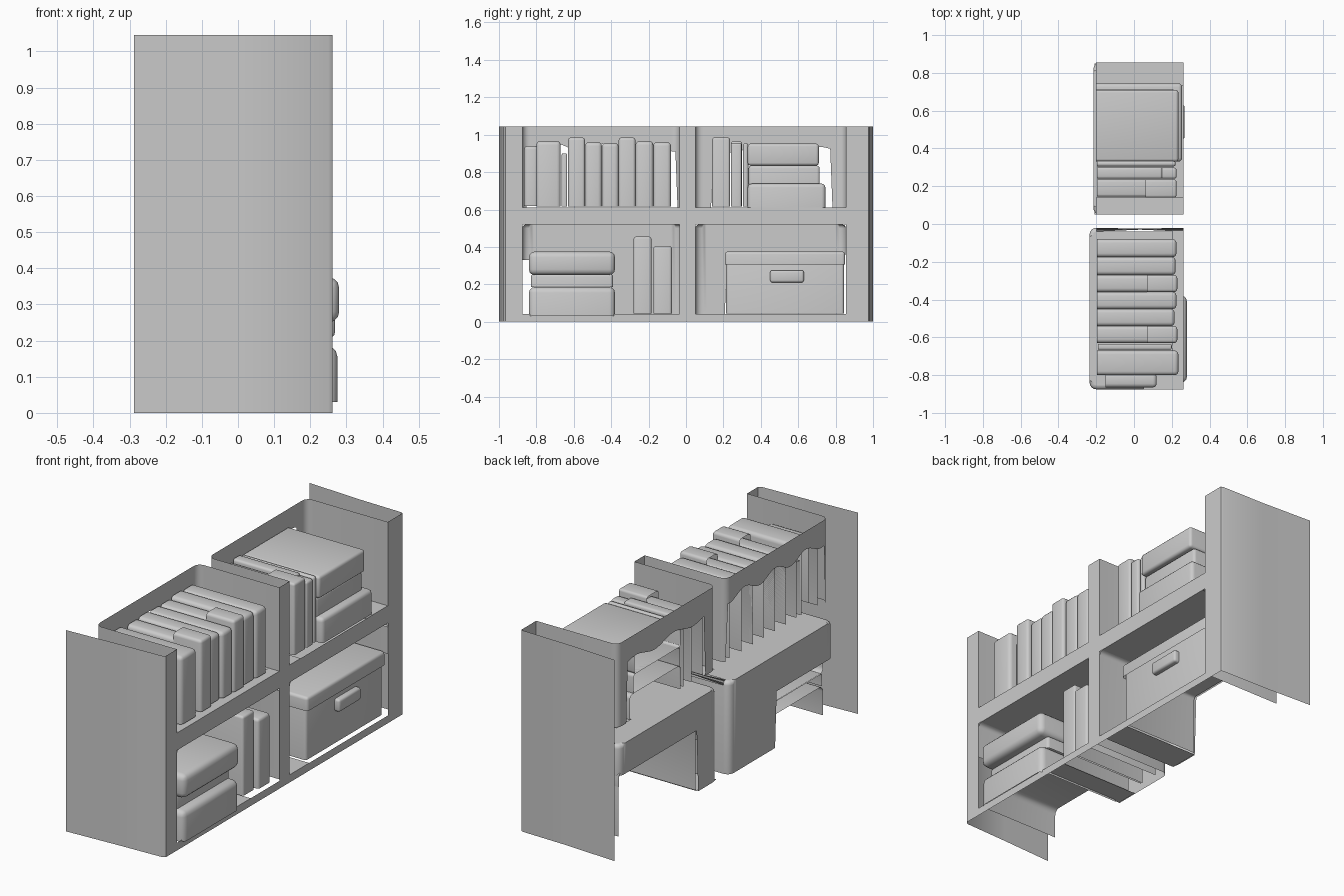
import bpy, bmesh, math
from mathutils import Vector

if "Cube" in bpy.data.objects:
    bpy.data.objects.remove(bpy.data.objects["Cube"])

FRONT = 0.262  # x of the shelf front plane


def finish(name, bm, angle=40):
    bmesh.ops.remove_doubles(bm, verts=bm.verts, dist=0.0005)
    me = bpy.data.meshes.new(name)
    bm.to_mesh(me)
    bm.free()
    ob = bpy.data.objects.new(name, me)
    bpy.context.collection.objects.link(ob)
    bpy.ops.object.select_all(action='DESELECT')
    ob.select_set(True)
    bpy.context.view_layer.objects.active = ob
    bpy.ops.object.shade_smooth_by_angle(angle=math.radians(angle))
    return ob


def block(name, x, y, z, r=0.018, open_back=True, open_bottom=True):
    """Rounded box; hidden back and bottom are left open."""
    bm = bmesh.new()
    bmesh.ops.create_cube(bm, size=1)
    for v in bm.verts:
        v.co = Vector([(a + b) / 2 + c * (b - a) for (a, b), c in zip((x, y, z), v.co)])
    bm.normal_update()

    def hidden(f):
        return (open_back and f.normal.x < -.9) or (open_bottom and f.normal.z < -.9)
    bmesh.ops.delete(bm, geom=[f for f in bm.faces if hidden(f)], context='FACES')
    edges = [e for e in bm.edges if len(e.link_faces) == 2]
    bmesh.ops.bevel(bm, geom=edges, offset=r, segments=3, profile=.5, affect='EDGES')
    return finish(name, bm)


def sheet(name, *quads):
    bm = bmesh.new()
    for q in quads:
        bm.faces.new([bm.verts.new(p) for p in q])
    return finish(name, bm)


def floor(name, y0, y1, z, xb):
    return sheet(name, [(xb, y0, z), (FRONT, y0, z), (FRONT, y1, z), (xb, y1, z)])


def cavity(name, y0, y1, xb, top, low, ceiling):
    """Rounded U wall around a compartment; low(y) is its ragged lower edge."""
    r = 0.035
    path = [(FRONT, y0)]
    path += [(xb + r - r * math.sin(a), y0 + r - r * math.cos(a))
             for a in (i * math.pi / 8 for i in range(5))]
    n = 60
    path += [(xb, y0 + r + (y1 - y0 - 2 * r) * i / n) for i in range(1, n)]
    path += [(xb + r - r * math.cos(a), y1 - r + r * math.sin(a))
             for a in (i * math.pi / 8 for i in range(5))]
    path.append((FRONT, y1))
    bm = bmesh.new()
    up = [bm.verts.new((px, py, top)) for px, py in path]
    dn = [bm.verts.new((px, py, low(py))) for px, py in path]
    for i in range(len(path) - 1):
        bm.faces.new((up[i], up[i + 1], dn[i + 1], dn[i]))
    if ceiling:
        cap = bm.faces.new(up)
        rim = [e for e in cap.edges if len(e.link_faces) == 2]
        bmesh.ops.bevel(bm, geom=rim, offset=0.02, segments=3, profile=.5, affect='EDGES')
    return finish(name, bm)


# front frame: grid with the four openings left out
ys = [-.965, -.875, -.035, .05, .855, .975]
zs = [0, .04, .52, .61, 1.045]
bm = bmesh.new()
for i in range(5):
    for j in range(4):
        if i in (1, 3) and j in (1, 3):
            continue
        cell = [(ys[i], zs[j]), (ys[i + 1], zs[j]), (ys[i + 1], zs[j + 1]), (ys[i], zs[j + 1])]
        bm.faces.new([bm.verts.new((FRONT, a, b)) for a, b in cell])
bmesh.ops.remove_doubles(bm, verts=bm.verts, dist=.001)
finish("front_frame", bm)

# thin outer side panels, slightly toed in toward the front
for name, yb, ym, yf in (("left_side_panel", -1, -.985, -.965), ("right_side_panel", 1, .985, .975)):
    pts = [(-.288, yb), (0, ym), (.25, (ym + yf) / 2), (FRONT, yf)]
    sheet(name, *[[(a[0], a[1], 0), (b[0], b[1], 0), (b[0], b[1], 1.045), (a[0], a[1], 1.045)]
                  for a, b in zip(pts, pts[1:])])

# compartment walls; lower edges stop where the contents hide them
cavity("upper_left_walls", -.875, -.035, -.205, 1.045,
       lambda y: .61 if y < -.85 or y > -.05 else .93 + .02 * math.sin(y * 25), False)
cavity("upper_right_walls", .05, .855, -.205, 1.045,
       lambda y: .61 if y < .14 or y > .78 else .92 + .015 * math.sin(y * 20), False)
cavity("lower_left_walls", -.875, -.02, -.235, .52,
       lambda y: .33 if y < -.4 else .04, True)
cavity("lower_right_walls", .05, .855, -.215, .52,
       lambda y: .04 if y < .21 else .36, True)

# floor patches between the contents
floor("upper_left_floor", -.875, -.80, .61, .05)
floor("upper_right_floor_inner", .05, .14, .61, -.2)
floor("upper_right_floor_outer", .73, .855, .61, -.2)
floor("lower_right_floor", .05, .21, .04, -.21)
floor("lower_left_floor", -.39, -.27, .04, -.23)
sheet("upper_front_floor", [(.2, -.875, .61), (FRONT, -.875, .61), (FRONT, -.035, .61), (.2, -.035, .61)])

# upright books, upper left: y range, height, front x, taller spine block
books = [(-.80, -.67, .965, .235, 0), (-.63, -.54, .955, .225, .03),
         (-.54, -.45, .96, .215, 0), (-.45, -.36, .955, .225, 0),
         (-.36, -.27, .955, .225, .03), (-.27, -.175, .965, .22, 0),
         (-.175, -.08, .96, .225, 0)]
for i, (a, b, h, xf, s) in enumerate(books):
    block(f"upper_left_book_{i + 1}", (-.195, xf), (a, b), (.615, h), .02)
    if s:
        block(f"upper_left_book_spine_{i + 1}", (.07, xf + .004), (a, b), (.615, h + s), .015)
block("upper_left_thin_book", (-.19, .2), (-.665, -.635), (.615, .9), .008)
block("upper_left_end_book", (-.15, .12), (-.865, -.79), (.62, .94), .02)

# upright books, upper right
for i, (a, b, h, x0, xf) in enumerate([(.14, .235, .985, .06, .225), (.145, .235, .95, -.195, .1),
                                       (.24, .30, .965, -.195, .15), (.24, .298, .955, .1, .225),
                                       (.305, .333, .955, -.195, .22)]):
    block(f"upper_right_book_{i + 1}", (x0, xf), (a, b), (.615, h), .012)

# lying stack, upper right
block("upper_stack_top", (-.2, .235), (.33, .71), (.835, .952), .015, open_bottom=False)
block("upper_stack_middle", (-.2, .215), (.335, .715), (.735, .835), .015)
block("upper_stack_bottom", (-.2, .255), (.33, .745), (.612, .738), .02)

# lying stacks, lower left
block("lower_stack_top", (-.2, .28), (-.84, -.38), (.25, .375), .03, open_bottom=False)
block("lower_stack_middle", (-.2, .225), (-.83, -.39), (.185, .255), .015)
block("lower_stack_bottom", (-.2, .275), (-.84, -.38), (.03, .185), .03)

# upright books, lower left
block("lower_left_tall_book", (-.2, .225), (-.28, -.185), (.045, .455), .012)
block("lower_left_short_book", (-.2, .24), (-.175, -.075), (.045, .405), .015)

# storage box with lid and handle
block("storage_box", (-.205, .24), (.215, .845), (.045, .36), .015)
block("storage_box_lid", (-.21, .253), (.208, .85), (.305, .375), .015)
block("storage_box_handle", (.235, .268), (.45, .63), (.21, .275), .012, open_bottom=False)
